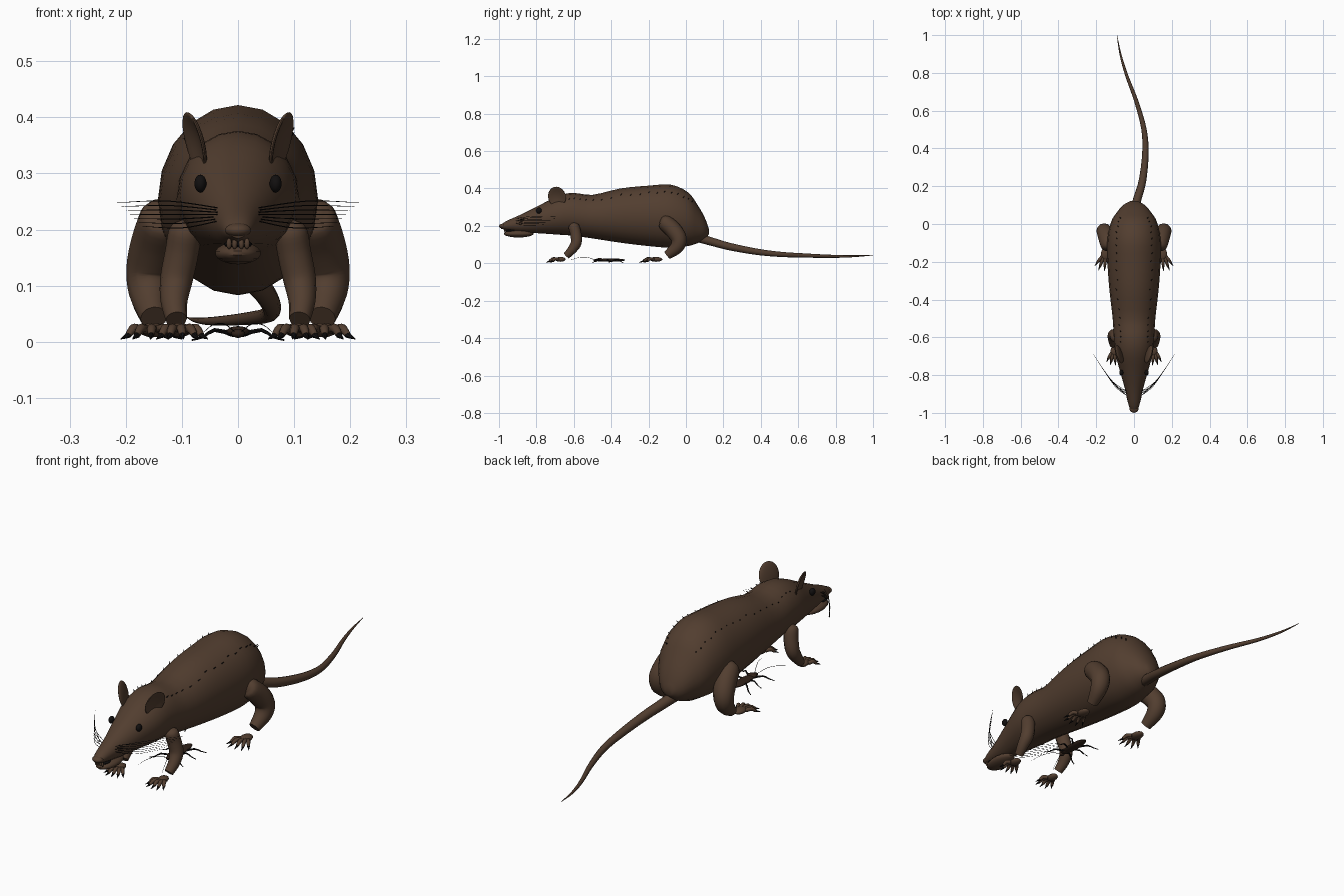
import bpy, bmesh, math, random
from mathutils import Vector, Matrix

if "Cube" in bpy.data.objects:
    bpy.data.objects.remove(bpy.data.objects["Cube"])
random.seed(3)


def material(name, r, g, b):
    m = bpy.data.materials.new(name)
    m.use_nodes = True
    m.diffuse_color = (r, g, b, 1)
    m.node_tree.nodes["Principled BSDF"].inputs["Base Color"].default_value = (r, g, b, 1)
    return m


FUR = material("brown fur", 0.085, 0.048, 0.029)
BLACK = material("black", 0.006, 0.005, 0.005)
ROACH = material("dark insect brown", 0.03, 0.016, 0.01)


def finish(name, bm, mat):
    bmesh.ops.recalc_face_normals(bm, faces=bm.faces)
    me = bpy.data.meshes.new(name)
    bm.to_mesh(me)
    bm.free()
    me.materials.append(mat)
    ob = bpy.data.objects.new(name, me)
    bpy.context.collection.objects.link(ob)
    bpy.ops.object.select_all(action="DESELECT")
    ob.select_set(True)
    bpy.context.view_layer.objects.active = ob
    bpy.ops.object.shade_smooth_by_angle(angle=math.radians(50))
    return ob


def smooth_path(rows, steps):
    """Catmull-Rom interpolation through rows of numbers."""
    rows = [Vector(r) for r in rows]
    out = []
    for i in range(len(rows) - 1):
        a, b, c, d = (rows[max(i - 1, 0)], rows[i], rows[i + 1], rows[min(i + 2, len(rows) - 1)])
        for k in range(steps):
            t = k / steps
            out.append(b + (c - a) * (t / 2) + (a * 2 - b * 5 + c * 4 - d) * (t * t / 2)
                       + (b * 3 - a - c * 3 + d) * (t ** 3 / 2))
    return out + [rows[-1]]


def add_loft(bm, sections, sides):
    """Skin a list of (centre, u axis, v axis) ellipses and cap both ends."""
    rings = []
    for c, u, v in sections:
        angles = [2 * math.pi * k / sides for k in range(sides)]
        rings.append([bm.verts.new(c + u * math.cos(a) + v * math.sin(a)) for a in angles])
    for p, q in zip(rings, rings[1:]):
        for k in range(sides):
            n = (k + 1) % sides
            bm.faces.new((p[k], p[n], q[n], q[k]))
    bm.faces.new(rings[0])
    bm.faces.new(rings[-1])


def add_tube(bm, rows, sides=10, steps=4):
    """Round tube through (x, y, z, radius) rows."""
    pts = smooth_path(rows, steps)
    sections = []
    for i, p in enumerate(pts):
        d = (pts[min(i + 1, len(pts) - 1)] - pts[max(i - 1, 0)]).xyz.normalized()
        side = Vector((1, 0, 0)) if abs(d.x) < 0.9 else Vector((0, 0, 1))
        u = (side - d * side.dot(d)).normalized()
        r = max(p.w, 0.0004)
        sections.append((p.xyz, u * r, d.cross(u) * r))
    add_loft(bm, sections, sides)


def add_ball(bm, loc, size, rot=None, seg=14):
    m = Matrix.Translation(loc) @ (rot or Matrix()) @ Matrix.Diagonal((*size, 1))
    bmesh.ops.create_uvsphere(bm, u_segments=seg, v_segments=seg // 2 + 2, radius=1, matrix=m)


def tube(name, rows, mat, sides=10, steps=4):
    bm = bmesh.new()
    add_tube(bm, rows, sides, steps)
    return finish(name, bm, mat)


def ball(name, loc, size, mat, rot=None):
    bm = bmesh.new()
    add_ball(bm, loc, size, rot)
    return finish(name, bm, mat)


# Body and head: y, top z, bottom z, half width
profile = [(-0.99, 0.205, 0.185, 0.014), (-0.96, 0.226, 0.178, 0.028), (-0.88, 0.262, 0.166, 0.046),
           (-0.78, 0.312, 0.16, 0.074), (-0.68, 0.362, 0.153, 0.1), (-0.6, 0.376, 0.147, 0.107),
           (-0.5, 0.366, 0.133, 0.113), (-0.35, 0.4, 0.11, 0.13), (-0.2, 0.415, 0.092, 0.141),
           (-0.08, 0.42, 0.083, 0.141), (0.01, 0.38, 0.092, 0.122), (0.06, 0.315, 0.107, 0.092),
           (0.1, 0.245, 0.127, 0.058), (0.122, 0.185, 0.155, 0.018)]
body_rows = smooth_path(profile, 3)
bm = bmesh.new()
add_loft(bm, [(Vector((0, r[0], (r[1] + r[2]) / 2)), Vector((r[3], 0, 0)),
               Vector((0, 0, (r[1] - r[2]) / 2))) for r in body_rows], 20)
finish("body", bm, FUR)

# Tail
tube("tail", [(0, 0.07, 0.135, 0.024), (0.02, 0.14, 0.115, 0.022), (0.045, 0.23, 0.09, 0.02),
              (0.06, 0.37, 0.063, 0.017), (0.053, 0.5, 0.048, 0.014), (0.012, 0.65, 0.041, 0.011),
              (-0.04, 0.79, 0.037, 0.008), (-0.072, 0.9, 0.038, 0.005),
              (-0.09, 1.0, 0.043, 0.001)], FUR, 12)

# Nose, jaw, mouth and teeth
ball("nose", (0, -0.978, 0.199), (0.024, 0.022, 0.013), FUR)
ball("lower_jaw", (0, -0.895, 0.158), (0.042, 0.08, 0.02), FUR)
ball("mouth", (0, -0.935, 0.174), (0.026, 0.035, 0.008), BLACK)
bm = bmesh.new()
for x in (-0.016, -0.006, 0.006, 0.016):
    add_ball(bm, (x, -0.968, 0.175), (0.005, 0.005, 0.01), seg=8)
finish("teeth", bm, FUR)


def paw(name, x, y, turn, s):
    """Palm with fanned toes and dark claws."""
    bm, claws = bmesh.new(), bmesh.new()
    add_ball(bm, (x, y, 0.021), (0.024 * s, 0.034 * s, 0.013))
    for k in range(5):
        a = (k - 2) * 0.3 + turn
        d = Vector((math.sin(a), -math.cos(a), 0))
        base = Vector((x + (k - 2) * 0.009 * s, y - 0.012 * s, 0.02))
        reach = (0.056 if k in (1, 2, 3) else 0.042) * s
        tip = base + d * reach + Vector((0, 0, -0.008))
        mid = base + d * reach * 0.6 + Vector((0, 0, 0.004))
        add_tube(bm, [(*base, 0.008), (*mid, 0.0085), (*tip, 0.006)], 8, 3)
        end = tip + d * 0.022 * s + Vector((0, 0, -0.007))
        add_tube(claws, [(*tip, 0.0055), (*end, 0.0008)], 6, 2)
    finish(name, bm, FUR)
    finish(name + "_claws", claws, BLACK)


for s, side in ((1, "left"), (-1, "right")):
    # Legs
    tube(side + "_front_leg", [(s * 0.092, -0.605, 0.215, 0.01), (s * 0.094, -0.601, 0.2, 0.028),
                               (s * 0.1, -0.59, 0.16, 0.03), (s * 0.11, -0.587, 0.11, 0.029),
                               (s * 0.114, -0.61, 0.072, 0.024), (s * 0.11, -0.64, 0.04, 0.019)],
         FUR, 12)
    tube(side + "_hind_leg", [(s * 0.132, -0.135, 0.232, 0.015), (s * 0.134, -0.118, 0.222, 0.04),
                              (s * 0.145, -0.07, 0.18, 0.045), (s * 0.157, -0.038, 0.13, 0.042),
                              (s * 0.158, -0.05, 0.085, 0.036), (s * 0.15, -0.1, 0.043, 0.024)],
         FUR, 12)
    paw(side + "_front_paw", s * 0.104, -0.672, -s * 0.1, 0.85)
    paw(side + "_hind_paw", s * 0.152, -0.16, s * 0.05, 1.0)

    # Cupped ear: a flattened ball with its outer face pressed in
    bm = bmesh.new()
    add_ball(bm, (0, 0, 0), (1, 1, 1), seg=20)
    for v in bm.verts:
        r2 = v.co.y ** 2 + v.co.z ** 2
        if v.co.x > 0:
            v.co.x -= 1.6 * max(0, 1 - r2)
    place = (Matrix.Translation((s * 0.078, -0.69, 0.355)) @ Matrix.Rotation(-s * 0.3, 4, "Z")
             @ Matrix.Rotation(s * 0.25, 4, "Y") @ Matrix.Diagonal((s * 0.012, 0.05, 0.056, 1)))
    bm.transform(place)
    finish(side + "_ear", bm, FUR)

    # Eye
    ball(side + "_eye", (s * 0.067, -0.787, 0.282), (0.011, 0.015, 0.016), BLACK)

    # Whiskers
    bm = bmesh.new()
    for k in range(7):
        z = 0.215 + 0.004 * k
        f = k / 6
        add_tube(bm, [(s * 0.037, -0.91 + 0.012 * (k % 3), z, 0.0011),
                      (s * (0.1 + 0.025 * f), -0.86 + 0.04 * f, z + 0.004 * (k - 3), 0.0009),
                      (s * (0.17 + 0.045 * f), -0.76 + 0.07 * f, z + 0.003 * (k - 3), 0.0004)], 4, 4)
    finish(side + "_whiskers", bm, BLACK)

    # Row of bristles along the back
    bm = bmesh.new()
    for r in body_rows[14:32]:
        a = math.radians(48 + random.uniform(-3, 3))
        out = Vector((s * math.cos(a), 0, math.sin(a)))
        c = Vector((s * r[3] * math.cos(a), r[0], (r[1] + r[2]) / 2 + (r[1] - r[2]) / 2 * math.sin(a)))
        tip = c + out * 0.007 + Vector((0, 0.007, 0))
        add_tube(bm, [(*(c - out * 0.004), 0.003), (*tip, 0.0006)], 5, 1)
    finish(side + "_bristles", bm, BLACK)

# Insect under the belly
bm = bmesh.new()
add_ball(bm, (0, -0.4, 0.017), (0.024, 0.075, 0.009))
add_ball(bm, (0, -0.462, 0.019), (0.02, 0.02, 0.009))
add_ball(bm, (0, -0.483, 0.015), (0.012, 0.011, 0.008))
finish("insect_body", bm, ROACH)
bm = bmesh.new()
for s in (1, -1):
    for y, reach in ((-0.455, -0.045), (-0.425, 0.015), (-0.395, 0.06)):
        add_tube(bm, [(s * 0.012, y, 0.014, 0.004), (s * 0.042, y + reach * 0.5, 0.021, 0.0035),
                      (s * 0.062, y + reach * 0.8, 0.009, 0.0025),
                      (s * 0.082, y + reach, 0.003, 0.0015)], 6, 2)
    add_tube(bm, [(s * 0.006, -0.488, 0.018, 0.0012), (s * 0.025, -0.53, 0.032, 0.001),
                  (s * 0.045, -0.575, 0.03, 0.0008), (s * 0.06, -0.615, 0.018, 0.0005)], 4, 4)
finish("insect_legs_and_feelers", bm, BLACK)
